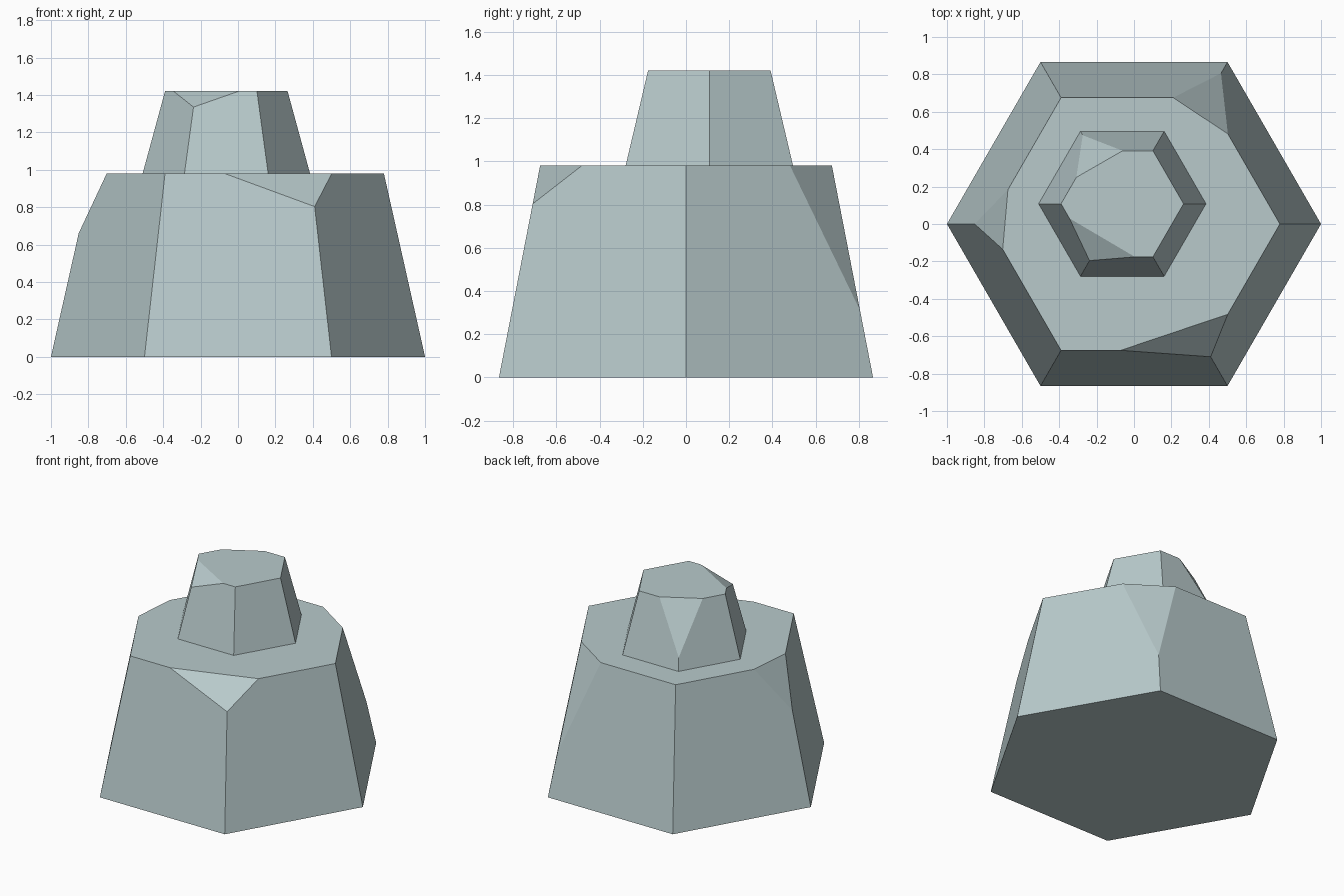
import bpy, bmesh, math
from mathutils import Vector

if "Cube" in bpy.data.objects:
    bpy.data.objects.remove(bpy.data.objects["Cube"])

stone = bpy.data.materials.new("pale_blue_grey_stone")
stone.diffuse_color = (0.48, 0.59, 0.60, 1)
stone.use_nodes = True
stone.node_tree.nodes["Principled BSDF"].inputs["Base Color"].default_value = stone.diffuse_color


def chipped_block(name, cx, cy, z0, r0, z1, r1, chips):
    """Tapered six-sided block with corners sliced off by three-point planes."""
    bm = bmesh.new()
    rings = []
    for z, r in ((z0, r0), (z1, r1)):
        rings.append([bm.verts.new((cx + r * math.cos(math.radians(60 * i)),
                                    cy + r * math.sin(math.radians(60 * i)), z))
                      for i in range(6)])
    low, high = rings
    bm.faces.new(low[::-1])
    bm.faces.new(high)
    for i in range(6):
        j = (i + 1) % 6
        bm.faces.new((low[i], low[j], high[j], high[i]))
    middle = Vector((cx, cy, (z0 + z1) / 2))
    for chip in chips:
        a, b, c = (Vector(p) for p in chip)
        n = (b - a).cross(c - a).normalized()
        if n.dot(a - middle) < 0:
            n = -n
        cut = bmesh.ops.bisect_plane(
            bm, geom=bm.verts[:] + bm.edges[:] + bm.faces[:], dist=1e-5,
            plane_co=a, plane_no=n, clear_outer=True)
        rim = [e for e in cut["geom_cut"] if isinstance(e, bmesh.types.BMEdge)]
        bmesh.ops.contextual_create(bm, geom=rim)
    bmesh.ops.recalc_face_normals(bm, faces=bm.faces[:])
    mesh = bpy.data.meshes.new(name)
    bm.to_mesh(mesh)
    bm.free()
    mesh.materials.append(stone)
    obj = bpy.data.objects.new(name, mesh)
    bpy.context.collection.objects.link(obj)
    return obj


# Large lower block: chips at front right, back right and left corners
chipped_block("lower_block", 0, 0, 0, 1.0, 0.98, 0.78, [
    ((-0.07, -0.675, 0.98), (0.50, -0.483, 0.98), (0.41, -0.71, 0.803)),
    ((0.21, 0.675, 0.98), (0.50, 0.483, 0.98), (0.465, 0.806, 0.31)),
    ((-0.674, 0.184, 0.98), (-0.702, -0.135, 0.98), (-0.852, 0, 0.66)),
])

# Small upper block, sunk slightly into the lower one: chips at both left corners
chipped_block("upper_block", -0.0625, 0.108, 0.95, 0.4557, 1.42, 0.3275, [
    ((-0.06, 0.392, 1.42), (-0.309, 0.249, 1.42), (-0.274, 0.474, 1.07)),
    ((0.005, -0.176, 1.42), (-0.345, 0.03, 1.42), (-0.238, -0.196, 1.335)),
])
